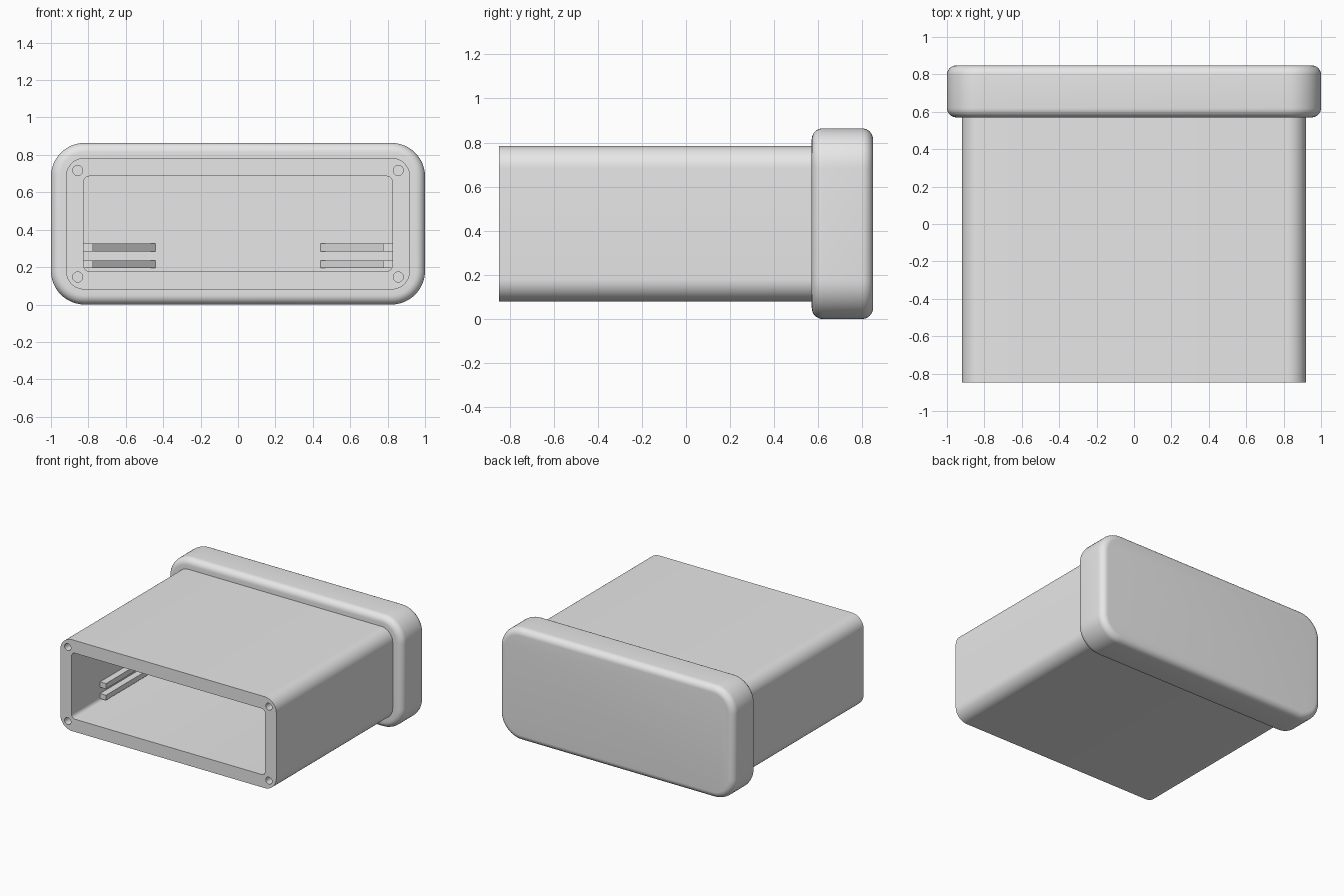
import bpy
import bmesh
from math import sin, cos, pi, radians

cube = bpy.data.objects.get("Cube")
if cube:
    bpy.data.objects.remove(cube, do_unlink=True)

grey = bpy.data.materials.new("plain grey")
grey.use_nodes = True
colour = (0.8, 0.8, 0.8, 1)
grey.diffuse_color = colour
grey.node_tree.nodes["Principled BSDF"].inputs["Base Color"].default_value = colour

MID = 0.432  # height of the centre line


def finish(name, bm):
    bmesh.ops.recalc_face_normals(bm, faces=bm.faces)
    mesh = bpy.data.meshes.new(name)
    bm.to_mesh(mesh)
    bm.free()
    mesh.materials.append(grey)
    ob = bpy.data.objects.new(name, mesh)
    bpy.context.collection.objects.link(ob)
    return ob


def rounded_box(name, hx, hz, r, stations, cx=0, cz=MID, steps=12):
    """Loft rounded rectangles along y; stations are (y, inset)."""
    bm = bmesh.new()
    rings = []
    for y, inset in stations:
        ring = []
        for q, (sx, sz) in enumerate([(1, 1), (-1, 1), (-1, -1), (1, -1)]):
            for i in range(steps + 1):
                a = (q + i / steps) * pi / 2
                ring.append(bm.verts.new((cx + sx * (hx - r) + (r - inset) * cos(a), y,
                                          cz + sz * (hz - r) + (r - inset) * sin(a))))
        rings.append(ring)
    for a, b in zip(rings, rings[1:]):
        for i in range(len(a)):
            j = (i + 1) % len(a)
            bm.faces.new((a[i], a[j], b[j], b[i]))
    bm.faces.new(rings[0])
    bm.faces.new(rings[-1])
    return finish(name, bm)


def combine(target, other, operation):
    mod = target.modifiers.new(operation, 'BOOLEAN')
    mod.operation = operation
    mod.solver = 'EXACT'
    mod.object = other
    bpy.context.view_layer.objects.active = target
    bpy.ops.object.modifier_apply(modifier=mod.name)
    bpy.data.objects.remove(other, do_unlink=True)


# Sleeve and the collar with filleted rims
housing = rounded_box("housing", 0.92, 0.352, 0.1, [(-0.848, 0), (0.7, 0)])
F, N = 0.05, 8
angles = [i / N * pi / 2 for i in range(N + 1)]
front_rim = [(0.57 + F * (1 - sin(a)), F * (1 - cos(a))) for a in reversed(angles)]
back_rim = [(0.848 - F * (1 - sin(a)), F * (1 - cos(a))) for a in angles]
collar = rounded_box("collar", 1.0, 0.432, 0.18, front_rim + back_rim)
combine(housing, collar, 'UNION')

# Open cavity and screw holes
cavity = rounded_box("cavity_cutter", 0.825, 0.254, 0.03, [(-1, 0), (0.75, 0)], steps=6)
combine(housing, cavity, 'DIFFERENCE')
for sx in (-1, 1):
    for sz in (-1, 1):
        hole = rounded_box("hole_cutter", 0.027, 0.027, 0.0269, [(-1, 0), (-0.55, 0)],
                           sx * 0.857, MID + sz * 0.285, steps=6)
        combine(housing, hole, 'DIFFERENCE')


# Paired guide rails that flare into gussets at the back
def rail(name, side, z0, z1):
    plan = [(0.84, -0.5), (0.775, -0.5), (0.775, 0.41), (0.44, 0.745), (0.44, 0.76), (0.84, 0.76)]
    bm = bmesh.new()
    face = bm.faces.new([bm.verts.new((side * x, y, z0)) for x, y in plan])
    top = bmesh.ops.extrude_face_region(bm, geom=[face])["geom"]
    bmesh.ops.translate(bm, vec=(0, 0, z1 - z0),
                        verts=[v for v in top if isinstance(v, bmesh.types.BMVert)])
    return finish(name, bm)


for side, word in ((1, "left"), (-1, "right")):
    rail("upper_rail_" + word, side, 0.284, 0.325)
    rail("lower_rail_" + word, side, 0.196, 0.235)

# Smooth fillets, crisp corners
bpy.ops.object.select_all(action='DESELECT')
housing.select_set(True)
bpy.context.view_layer.objects.active = housing
bpy.ops.object.shade_smooth_by_angle(angle=radians(30))
